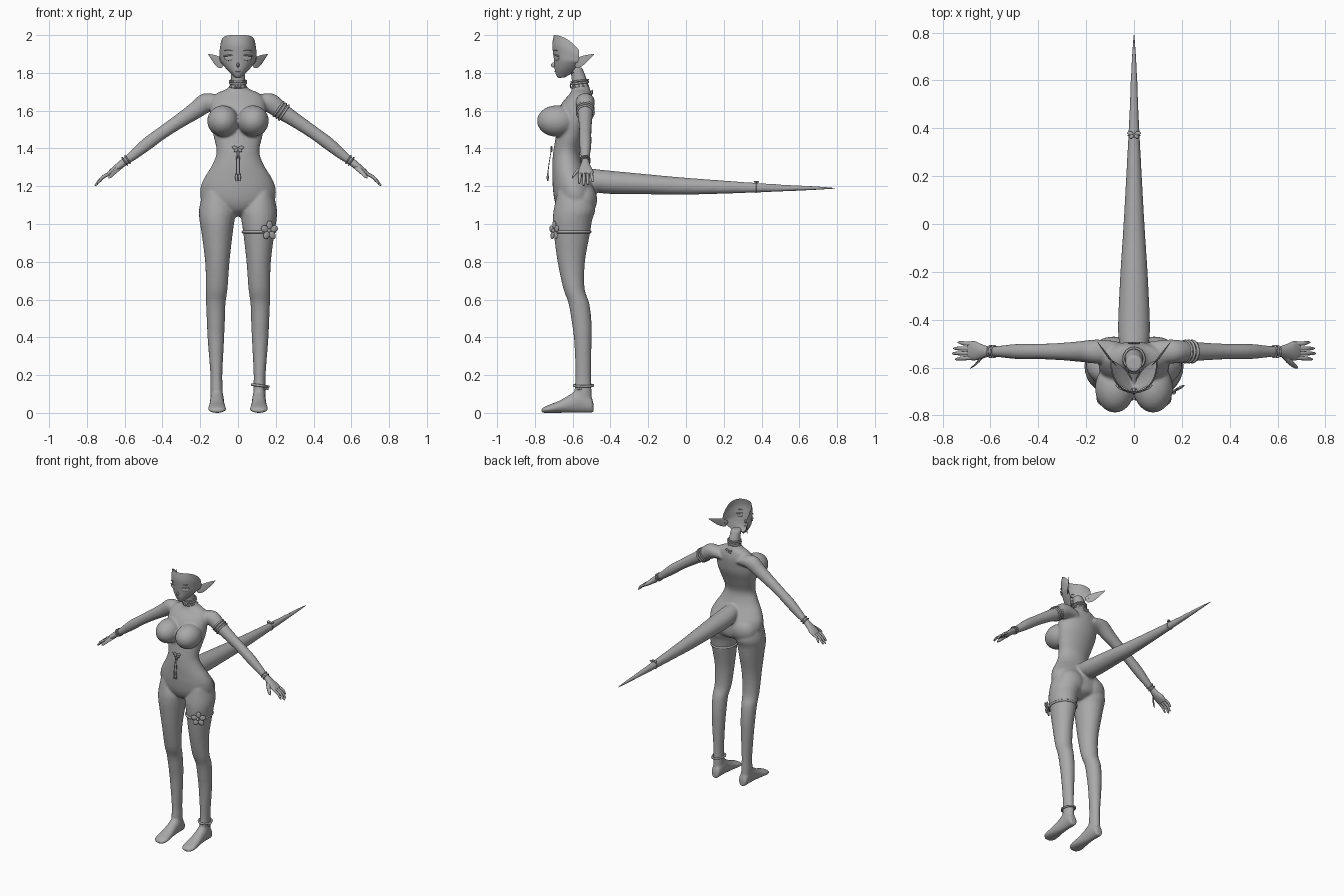
import bpy, bmesh, math
from mathutils import Vector, Matrix

if "Cube" in bpy.data.objects:
    bpy.data.objects.remove(bpy.data.objects["Cube"])

grey = bpy.data.materials.new("plain grey")
grey.diffuse_color = (0.4, 0.4, 0.4, 1)
grey.use_nodes = True
grey.node_tree.nodes["Principled BSDF"].inputs["Base Color"].default_value = grey.diffuse_color
X, Y, Z = Vector((1, 0, 0)), Vector((0, 1, 0)), Vector((0, 0, 1))
ARM = Vector((0.83, 0, -0.56)).normalized()


def finish(bm, name, angle=60):
    bmesh.ops.recalc_face_normals(bm, faces=bm.faces)
    me = bpy.data.meshes.new(name)
    bm.to_mesh(me)
    bm.free()
    me.materials.append(grey)
    ob = bpy.data.objects.new(name, me)
    bpy.context.collection.objects.link(ob)
    bpy.ops.object.select_all(action='DESELECT')
    ob.select_set(True)
    bpy.context.view_layer.objects.active = ob
    bpy.ops.object.shade_smooth_by_angle(angle=math.radians(angle))
    return ob


def resample(rows, k):
    """Catmull-Rom rows in between the given ones."""
    out = []
    for i in range(len(rows) - 1):
        p = [rows[max(0, min(len(rows) - 1, i + j))] for j in (-1, 0, 1, 2)]
        for s in range(k):
            t = s / k
            out.append([b + .5 * t * (c - a + t * (2*a - 5*b + 4*c - d + t * (3*(b - c) + d - a)))
                        for a, b, c, d in zip(*p)])
    return out + [list(rows[-1])]


def skin(bm, rings, closed=True):
    for r, q in zip(rings, rings[1:]):
        for i in range(len(r) if closed else len(r) - 1):
            j = (i + 1) % len(r)
            bm.faces.new((r[i], r[j], q[j], q[i]))


def loft(bm, rows, a, b, n=24, k=4):
    """Oval sections: centre x y z, radius along a, radius along b."""
    rings = []
    for x, y, z, ra, rb in resample(rows, k):
        rings.append([bm.verts.new(Vector((x, y, z)) + a * ra * math.cos(t) + b * rb * math.sin(t))
                      for t in (2 * math.pi * i / n for i in range(n))])
    skin(bm, rings)
    bm.faces.new(rings[0])
    bm.faces.new(rings[-1])


def ball(bm, loc, size, rot=None, seg=16):
    m = Matrix.Translation(loc) @ (rot or Matrix()) @ Matrix.Diagonal((*size, 1))
    bmesh.ops.create_uvsphere(bm, u_segments=seg, v_segments=seg // 2 + 2, radius=1, matrix=m)


def hoop(bm, loc, rx, ry, r, rot=None, n=32):
    """Oval band, lying flat unless turned."""
    rings = []
    m = Matrix.Translation(loc) @ (rot or Matrix())
    for i in range(n):
        t = 2 * math.pi * i / n
        rings.append([bm.verts.new(m @ Vector(((rx + r * math.cos(u)) * math.cos(t),
                                               (ry + r * math.cos(u)) * math.sin(t), r * math.sin(u))))
                      for u in (2 * math.pi * j / 8 for j in range(8))])
    skin(bm, rings + rings[:1])


def bow(bm, loc, s, rot=None):
    """Two loops, two tails and a knot, facing -y."""
    m = Matrix.Translation(loc) @ (rot or Matrix())
    for sx in (-1, 1):
        for ang, length in ((0.25, 1), (-0.7, .8)):
            r = m @ Matrix.Rotation(-sx * ang, 4, 'Y')
            bmesh.ops.create_uvsphere(bm, u_segments=12, v_segments=8, radius=1, matrix=r
                @ Matrix.Translation((sx * s * .55 * length, 0, 0))
                @ Matrix.Diagonal((s * .5 * length, s * .16, s * .3, 1)))
    ball(bm, m.translation, (s * .2,) * 3, seg=10)


# Body: torso, bust, arms, legs, feet and tail fused into one skin
bm = bmesh.new()
torso = [(1.04, .05, -.62, -.55), (1.07, .11, -.67, -.49), (1.12, .19, -.695, -.475), (1.19, .199, -.705, -.482),
         (1.25, .175, -.707, -.515), (1.31, .138, -.708, -.545), (1.38, .113, -.703, -.56),
         (1.46, .128, -.69, -.535), (1.54, .145, -.682, -.505), (1.60, .148, -.678, -.495),
         (1.65, .142, -.65, -.492), (1.69, .115, -.615, -.50), (1.715, .06, -.605, -.508),
         (1.74, .041, -.605, -.518), (1.78, .037, -.607, -.53), (1.83, .035, -.62, -.55)]
loft(bm, [(0, (f + b) / 2, z, w, (b - f) / 2) for z, w, f, b in torso], X, Y, 36)
leg = [(1.17, .06, .185, -.68, -.50), (1.08, .012, .206, -.70, -.48), (1.02, .018, .204, -.705, -.497),
       (.95, .028, .193, -.70, -.508), (.80, .045, .174, -.68, -.535), (.66, .055, .170, -.65, -.537),
       (.58, .066, .169, -.622, -.512), (.48, .070, .165, -.605, -.5), (.38, .074, .160, -.592, -.5),
       (.20, .083, .146, -.585, -.503), (.12, .08, .146, -.59, -.5), (.04, .082, .144, -.585, -.497)]
foot = [(-.49, .022, .05), (-.505, .032, .09), (-.56, .036, .13), (-.61, .038, .10), (-.67, .044, .065),
        (-.72, .049, .045), (-.75, .042, .032), (-.765, .02, .02)]
arm = [(.07, 1.645, .045), (.13, 1.65, .052), (.175, 1.638, .052), (.23, 1.598, .045), (.31, 1.545, .038),
       (.40, 1.484, .034), (.48, 1.425, .034), (.55, 1.368, .027), (.60, 1.33, .021), (.625, 1.31, .021)]
for s in (-1, 1):
    loft(bm, [(s * (a + b) / 2, (f + k) / 2, z, (b - a) / 2, (k - f) / 2) for z, a, b, f, k in leg], X, Y)
    loft(bm, [(s * .111, y, h / 2, w, h / 2) for y, w, h in foot], X, Z)
    loft(bm, [(s * x, -.533, z, r * .95, r) for x, z, r in arm], Y, Vector((s * .56, 0, .83)))
    ball(bm, (s * .08, -.685, 1.545), (.083, .104, .083), seg=24)
    ball(bm, (s * .085, -.545, 1.13), (.1, .075, .09), seg=24)
tail = [(-.56, 1.25, .05, .045), (-.5, 1.235, .062, .058), (-.42, 1.222, .067, .062), (-.2, 1.21, .057, .053),
        (0, 1.20, .044, .045), (.37, 1.192, .024, .026), (.6, 1.19, .014, .014), (.785, 1.19, .004, .004)]
loft(bm, [(0, y, z, a, b) for y, z, a, b in tail], X, Z)
body = finish(bm, "body")
mod = body.modifiers.new("fuse", 'REMESH')
mod.mode, mod.voxel_size, mod.use_smooth_shade = 'VOXEL', .007, True
mod = body.modifiers.new("soften", 'SMOOTH')
mod.factor, mod.iterations = .5, 6

# Tail tip
bm = bmesh.new()
loft(bm, [(0, .6, 1.19, .013, .013), (0, .7, 1.19, .008, .008), (0, .79, 1.189, .0015, .0015)], X, Z, 12)
finish(bm, "tail_tip")

# Hands: palm, four fingers and thumb
for s, side in ((-1, "right"), (1, "left")):
    bm = bmesh.new()
    up = Vector((s * .56, 0, .83))
    loft(bm, [(s * x, y, z, a, b) for x, y, z, a, b in
              ((.605, -.533, 1.327, .02, .02), (.635, -.533, 1.302, .03, .019),
               (.665, -.53, 1.279, .04, .016), (.69, -.53, 1.26, .038, .011))], Y, up, 16)
    for i, (tip, y) in enumerate(((.737, -.495), (.755, -.52), (.76, -.541), (.748, -.565))):
        y0 = -.502 - i * .019
        loft(bm, [(s * .675, y0, 1.27, .009, .009), (s * (tip + .69) / 2, (y + y0) / 2, 1.272 - (tip - .69) * .45, .0085, .0085),
                  (s * (tip - .008), y, 1.268 - (tip - .69) * .85, .006, .006),
                  (s * tip, y, 1.264 - (tip - .69) * .85, .002, .002)], Y, up, 10)
    loft(bm, [(s * .63, -.55, 1.3, .014, .014), (s * .655, -.58, 1.275, .011, .011),
              (s * .675, -.597, 1.253, .008, .008), (s * .685, -.603, 1.243, .002, .002)],
         Vector((.75, .66, 0)), up, 10)
    finish(bm, side + "_hand")

# Face: open shell, high at the brow and lower at the back
bm = bmesh.new()
face = [(2.0, .093, -.70, -.568), (1.95, .099, -.708, -.566), (1.90, .097, -.703, -.566), (1.86, .092, -.698, -.57),
        (1.82, .068, -.695, -.582), (1.79, .036, -.688, -.61), (1.774, .014, -.675, -.645),
        (1.782, .012, -.655, -.635), (1.80, .035, -.625, -.59)]
rings = []
for z, w, f, b in resample(face, 4):
    ring = []
    for i in range(33):
        t = math.radians(-90 + 180 * i / 32)
        y = b + (f - b) * max(0, math.cos(t)) ** .8
        drop = .075 * ((y - f) / .13) ** 2 * max(0, (z - 1.85) / .15)
        rise = .02 * ((y - f) / .13) ** 2 * max(0, min(1, (1.86 - z) / .05))
        ring.append(bm.verts.new((w * math.sin(t), y, z - drop + rise)))
    rings.append(ring)
skin(bm, rings, closed=False)
finish(bm, "face")

# Facial features
bm = bmesh.new()
ball(bm, (0, -.699, 1.842), (.007, .016, .014), Matrix.Rotation(.3, 4, 'X'))
ball(bm, (0, -.692, 1.808), (.014, .005, .003))
for s in (-1, 1):
    turn = Matrix.Rotation(s * .42, 4, 'Z')
    ball(bm, (s * .05, -.684, 1.878), (.025, .004, .014), turn)
    ball(bm, (s * .052, -.685, 1.892), (.029, .007, .004), turn @ Matrix.Rotation(s * .1, 4, 'Y'))
    ball(bm, (s * .05, -.691, 1.918), (.025, .004, .0025), turn)
finish(bm, "face_features")

# Pointed ears
for s, side in ((-1, "right"), (1, "left")):
    bm = bmesh.new()
    loft(bm, [(s * .082, -.585, 1.845, .008, .022), (s * .10, -.565, 1.856, .009, .028),
              (s * .125, -.53, 1.875, .007, .02), (s * .157, -.487, 1.899, .001, .002)],
         Vector((s * .8, .6, 0)), Vector((-s * .3, -.2, .93)), 14)
    finish(bm, side + "_ear")

# Choker and collar ring
bm = bmesh.new()
for z, r in ((1.758, .005), (1.746, .006), (1.728, .005)):
    hoop(bm, (0, -.563, z), .043, .045, r, Matrix.Rotation(.12, 4, 'X'))
bow(bm, (0, -.612, 1.732), .018)
bow(bm, (0, -.497, 1.70), .025)
finish(bm, "choker")

# Armband and wristbands
turn = Matrix.Rotation(math.atan2(ARM.x, ARM.z), 4, 'Y')
bm = bmesh.new()
for d in (-.022, -.005, .012):
    hoop(bm, Vector((.233, -.533, 1.596)) + ARM * d, .045, .044, .006, turn)
finish(bm, "armband")
bm = bmesh.new()
for s in (-1, 1):
    for d in (0, .015):
        hoop(bm, (s * (.585 + d), -.533, 1.342 - d * .7), .024, .024, .004,
             Matrix.Rotation(s * math.atan2(ARM.x, ARM.z), 4, 'Y'))
finish(bm, "wristbands")

# Thigh band with flower
bm = bmesh.new()
hoop(bm, (.11, -.605, .958), .083, .097, .008)
turn = Matrix.Rotation(.5, 4, 'Z')
for i in range(5):
    p = turn @ Matrix.Rotation(2 * math.pi * i / 5, 4, 'Y')
    ball(bm, Vector((.167, -.698, .965)) + p @ Vector((0, 0, .03)), (.018, .006, .022), p)
ball(bm, (.165, -.703, .965), (.01, .01, .01))
finish(bm, "thigh_band")

# Anklet with bow
bm = bmesh.new()
hoop(bm, (.114, -.543, .145), .04, .05, .007, Matrix.Rotation(.12, 4, 'Y'))
bow(bm, (.15, -.565, .135), .024, Matrix.Rotation(.8, 4, 'Z'))
finish(bm, "anklet")

# Waist bow with two hanging ribbons
bm = bmesh.new()
bow(bm, (0, -.712, 1.40), .032)
for s in (-1, 1):
    loft(bm, [(s * .004, -.712, 1.40, .003, .002), (s * .008, -.725, 1.32, .003, .002),
              (s * .008, -.732, 1.265, .004, .003), (s * .008, -.732, 1.25, .008, .006),
              (s * .008, -.732, 1.228, .005, .004)], X, Y, 8)
finish(bm, "waist_bow")

# Tail bow
bm = bmesh.new()
hoop(bm, (0, .37, 1.192), .024, .026, .003, Matrix.Rotation(math.pi / 2, 4, 'X'))
bow(bm, (0, .375, 1.223), .028, Matrix.Rotation(-math.pi / 2, 4, 'X'))
finish(bm, "tail_bow")
